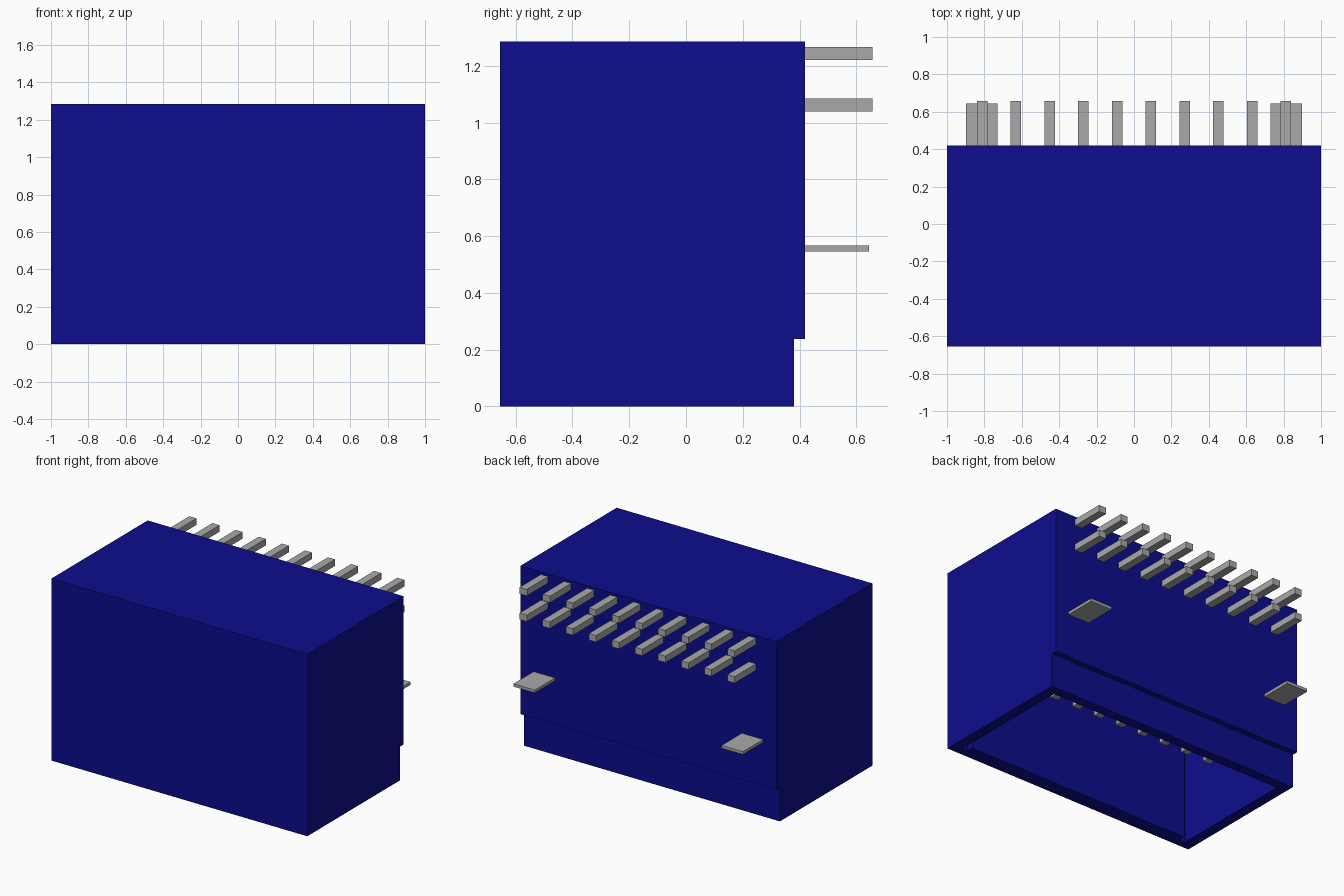
import bpy, bmesh
from mathutils import Vector

cube = bpy.data.objects.get("Cube")
if cube:
    bpy.data.objects.remove(cube, do_unlink=True)


def material(name, rgb):
    m = bpy.data.materials.new(name)
    m.use_nodes = True
    m.diffuse_color = (*rgb, 1)
    m.node_tree.nodes["Principled BSDF"].inputs["Base Color"].default_value = (*rgb, 1)
    return m


BLUE = material("navy blue plastic", (0.004, 0.004, 0.27))
GREY = material("grey metal", (0.40, 0.40, 0.40))


def prism(name, points, depth, mat):
    """Extrude a closed planar outline along the depth vector."""
    bm = bmesh.new()
    face = bm.faces.new([bm.verts.new(p) for p in points])
    top = bmesh.ops.extrude_face_region(bm, geom=[face])["geom"]
    bmesh.ops.translate(bm, vec=Vector(depth),
                        verts=[v for v in top if isinstance(v, bmesh.types.BMVert)])
    bmesh.ops.recalc_face_normals(bm, faces=bm.faces)
    mesh = bpy.data.meshes.new(name)
    bm.to_mesh(mesh)
    bm.free()
    mesh.materials.append(mat)
    obj = bpy.data.objects.new(name, mesh)
    bpy.context.collection.objects.link(obj)
    return obj


def box(name, x, y, z, mat):
    (x0, x1), (y0, y1), (z0, z1) = x, y, z
    outline = [(x0, y0, z0), (x1, y0, z0), (x1, y1, z0), (x0, y1, z0)]
    return prism(name, outline, (0, 0, z1 - z0), mat)


# Housing: side profile with a step at the lower back
side = [(-0.655, 0), (0.38, 0), (0.38, 0.238), (0.42, 0.238), (0.42, 1.285), (-0.655, 1.285)]
housing = prism("housing", [(-1, y, z) for y, z in side], (2, 0, 0), BLUE)

# Cavity open at the bottom, with a groove in each front corner
plan = [(0.925, 0.31), (0.925, -0.60), (0.88, -0.60), (0.88, -0.55)]
plan += [(-x, y) for x, y in reversed(plan)]
cutter = prism("cavity_cutter", [(x, y, -0.1) for x, y in plan], (0, 0, 0.95), BLUE)
cutter.hide_render = True
cut = housing.modifiers.new("cavity", 'BOOLEAN')
cut.operation = 'DIFFERENCE'
cut.solver = 'EXACT'
cut.object = cutter
bpy.context.view_layer.objects.active = housing
bpy.ops.object.modifier_apply(modifier=cut.name)
bpy.data.objects.remove(cutter, do_unlink=True)

# Two rows of ten pins: solder tails at the back, contacts inside the cavity
HALF = 0.028
for row, (tail_z, contact_y) in enumerate([(1.0625, -0.05), (1.244, -0.23)], 1):
    for i in range(10):
        x = (i - 4.5) * 0.1805
        span = (x - HALF, x + HALF)
        box(f"solder_tail_{row}_{i + 1}", span, (0.42, 0.657),
            (tail_z - 0.023, tail_z + 0.023), GREY)
        box(f"contact_pin_{row}_{i + 1}", span, (contact_y - 0.023, contact_y + 0.023),
            (0.39, 0.85), GREY)

# Flat mounting tabs on the back
for name, s in (("left", 1), ("right", -1)):
    box(f"{name}_mounting_tab", sorted((s * 0.73, s * 0.897)), (0.42, 0.645), (0.546, 0.566), GREY)
